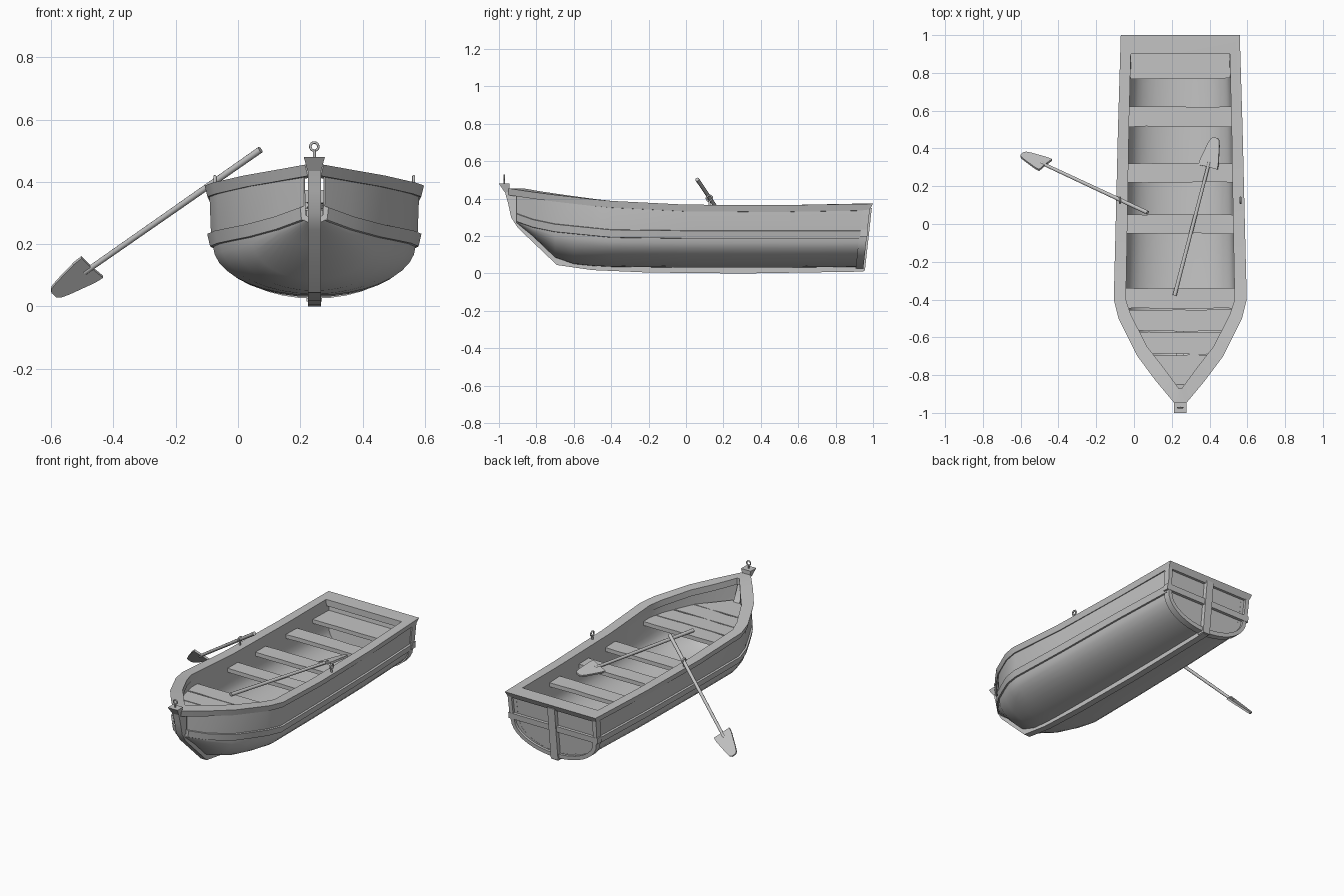
import bpy, bmesh, math, random
from mathutils import Vector, Matrix

random.seed(4)
CX = 0.245  # centre line of the boat
if "Cube" in bpy.data.objects:
    bpy.data.objects.remove(bpy.data.objects["Cube"])

mat = bpy.data.materials.new("weathered_grey")
mat.use_nodes = True
GREY = (0.55, 0.55, 0.55, 1)
mat.diffuse_color = GREY
mat.node_tree.nodes["Principled BSDF"].inputs["Base Color"].default_value = GREY


def finish(name, bm, offset=CX, smooth=25):
    bmesh.ops.recalc_face_normals(bm, faces=bm.faces)
    mesh = bpy.data.meshes.new(name)
    bm.to_mesh(mesh)
    bm.free()
    mesh.materials.append(mat)
    ob = bpy.data.objects.new(name, mesh)
    bpy.context.collection.objects.link(ob)
    ob.location.x = offset
    bpy.ops.object.select_all(action='DESELECT')
    ob.select_set(True)
    bpy.context.view_layer.objects.active = ob
    bpy.ops.object.shade_smooth_by_angle(angle=math.radians(smooth))
    return ob


def loft(name, rings, cyclic=False, **kw):
    """Skin closed cross-sections; cyclic joins the last to the first."""
    bm = bmesh.new()
    vs = [[bm.verts.new(p) for p in r] for r in rings]
    n = len(rings[0])
    pairs = list(zip(vs, vs[1:])) + ([(vs[-1], vs[0])] if cyclic else [])
    for a, b in pairs:
        for i in range(n):
            j = (i + 1) % n
            bm.faces.new((a[i], a[j], b[j], b[i]))
    if not cyclic:
        bm.faces.new(vs[0])
        bm.faces.new(vs[-1])
    return finish(name, bm, **kw)


def mirrored(half):
    """Rings from +x to the middle, followed by their mirror images."""
    return half + [[(-x, y, z) for x, y, z in r] for r in reversed(half)]


def slab(name, corners, z, thick, **kw):
    return loft(name, [[(x, y, z) for x, y in corners],
                       [(x, y, z - thick) for x, y in corners]], **kw)


# Hull stations: y, half width, rail height, strake height, bottom height
STATIONS = [(0.94, .30, .355, .19, .035), (0.5, .318, .35, .19, .03),
            (0, .328, .35, .19, .03), (-.4, .337, .37, .195, .035),
            (-.5, .312, .38, .205, .04), (-.6, .264, .39, .215, .05),
            (-.7, .212, .40, .225, .085), (-.82, .118, .42, .25, .2),
            (-.905, .034, .435, .28, .268)]
ARC = 9


def slant(y, z):
    return y + 0.11 * (z - 0.1) if y > 0.9 else y


def half_section(w, zr, zs, zk, y):
    pts = [(w, zr), (w * .985, zs + .04)]
    for i in range(ARC):
        t = i / ARC * math.pi / 2
        pts.append((w * .965 * math.cos(t), zs - (zs - zk) * math.sin(t)))
    return [(x, slant(y, z), z) for x, z in pts] + [(0, slant(y, zk), zk)]


def section(y, w, zr, zs, zk):
    h = half_section(w, zr, zs, zk, y)
    return h + [(-x, yy, z) for x, yy, z in reversed(h[:-1])]


rings = []
for y, w, zr, zs, zk in STATIONS:
    outer = section(y, w, zr, zs, zk)
    inner = section(y, w * .865, zr, zs + .015, zk + .02)
    rings.append(outer + inner[::-1])
loft("hull", rings, smooth=30)

# Rubbing strake around each side, below the rail
for side, label in ((1, "left"), (-1, "right")):
    band = []
    for y, w, zr, zs, zk in STATIONS:
        ring = [(w * .95, zs - .004), (w * .97 + .008, zs - .002),
                (w * .985 + .012, zs + .038), (w * .95, zs + .042)]
        band.append([(side * x, slant(y, z), z) for x, z in ring])
    loft(label + "_strake", band)

# Flat gunwale rail: outer x, outer y, inner x, inner y, top height
RAIL = [(.315, 1, .262, .9, .373), (.33, .5, .272, .5, .365),
        (.342, 0, .28, 0, .368), (.352, -.4, .288, -.4, .388),
        (.327, -.5, .262, -.48, .397), (.227, -.7, .175, -.65, .42),
        (.13, -.83, .085, -.765, .437), (.03, -.95, .008, -.87, .455)]
rail = [[(a, b, z), (a - .009, b - (.02 if b > .9 else 0), z - .036),
         (c, d, z - .04), (c, d, z)] for a, b, c, d, z in RAIL]
loft("gunwale_rail", mirrored(rail), cyclic=True)

# Keel and stem: outer y, outer z, inner y, inner z
KEEL = [(-.972, .45, -.91, .45), (-.95, .37, -.88, .37), (-.935, .3, -.85, .31),
        (-.9, .245, -.82, .27), (-.69, .045, -.64, .1), (-.5, .018, -.5, .06),
        (-.2, .005, -.2, .05), (.3, 0, .3, .05), (.95, .01, .94, .05)]
loft("keel_and_stem", [[(-.021, a, b), (.021, a, b), (.021, c, d), (-.021, c, d)]
                       for a, b, c, d in KEEL])
loft("stem_cap", [[(-w, f, z), (w, f, z), (w, -.945, z), (-w, -.945, z)]
                  for w, f, z in ((.022, -.97, .435), (.034, -1, .48))])

# Transom: panel, raised border, post and cross beam
Y, W, ZR, ZS, ZK = STATIONS[0]
back = section(Y, W * .98, ZR, ZS, ZK + .005)
loft("transom_panel", [[(x, y + d, z) for x, y, z in back] for d in (-.04, -.001)])
border = []
for (x, y, z), (u, v, t) in zip(section(Y, W + .008, ZR, ZS, ZK - .01),
                                section(Y, W - .018, ZR, ZS, ZK + .016)):
    border.append([(x, y - .025, z), (x, y + .016, z), (u, v + .016, t), (u, v - .025, t)])
loft("transom_border", border)
loft("transom_post", [[(x, slant(Y, z) + d, z) for x, d in
                       ((-.025, -.02), (.025, -.02), (.025, .026), (-.025, .026))]
                      for z in (.015, .35)])
loft("transom_beam", [[(x, slant(Y, z) + d, z) for z, d in
                       ((.198, -.02), (.198, .018), (.235, .018), (.235, -.02))]
                      for x in (-.31, .31)])


# Benches, with slightly uneven hand-cut edges
def plank(name, y0, y1, w0, w1, z):
    n = 6
    e0 = [(w0 * (2 * i / n - 1), y0 + random.uniform(-.003, .003)) for i in range(n + 1)]
    e1 = [(w1 * (2 * i / n - 1), y1 + random.uniform(-.003, .003)) for i in range(n + 1)]
    slab(name, e0 + e1[::-1], z, .025)


for name, y0, y1, w in (("stern_bench", .77, .93, .265), ("rear_bench", .515, .62, .276),
                        ("middle_bench", .22, .32, .283), ("front_bench", -.05, .05, .286)):
    plank(name, y0, y1, w, w, .297)

# Bow deck planks, following the taper of the hull
EDGES = [(-.336, .292), (-.45, .29), (-.57, .25), (-.69, .185), (-.885, .025)]
for i, ((ya, wa), (yb, wb)) in enumerate(zip(EDGES, EDGES[1:])):
    plank(f"bow_deck_plank_{i + 1}", ya - .003, yb + .003, wa, wb, .31)


# Metal rings: mooring eye and oarlocks
def ring(name, centre, major, minor, axis):
    c = Vector(centre)
    rot = Matrix.Rotation(math.pi / 2, 3, axis)
    rings = []
    for i in range(16):
        a = i * math.tau / 16
        rings.append([c + rot @ Vector(((major + minor * math.cos(b)) * math.cos(a),
                                        (major + minor * math.cos(b)) * math.sin(a),
                                        minor * math.sin(b)))
                      for b in (k * math.tau / 8 for k in range(8))])
    loft(name, rings, cyclic=True, smooth=60)


def rod(bm, a, b, r, r2=None, sides=10):
    a, b = Vector(a), Vector(b)
    m = Matrix.Translation((a + b) / 2) @ (b - a).to_track_quat('Z', 'Y').to_matrix().to_4x4()
    bmesh.ops.create_cone(bm, cap_ends=True, segments=sides, radius1=r,
                          radius2=r2 or r, depth=(b - a).length, matrix=m)


def post(name, a, b, r):
    bm = bmesh.new()
    rod(bm, a, b, r)
    finish(name, bm, smooth=40)


ring("mooring_eye", (0, -.972, .513), .013, .004, 'X')
post("mooring_eye_shank", (0, -.972, .475), (0, -.972, .502), .005)
for side, label in ((1, "left"), (-1, "right")):
    ring(label + "_oarlock", (side * .319, .125, .402), .015, .005, 'Y')
    post(label + "_oarlock_pin", (side * .319, .125, .36), (side * .319, .125, .39), .006)


# Oars: round shaft and a spade-shaped blade
def oar(name, handle, tip, across):
    h, t = Vector(handle), Vector(tip)
    d = (t - h).normalized()
    w = Vector(across)
    w = (w - d * w.dot(d)).normalized()
    n = d.cross(w)
    neck = t - d * .16
    bm = bmesh.new()
    rod(bm, h, neck + d * .03, .011, .009)
    finish(name + "_shaft", bm, offset=0, smooth=40)
    half = [(0, .012), (-.002, .054), (.03, .052), (.12, .033), (.15, .024), (.16, .012)]
    outline = half + [(s, -k) for s, k in reversed(half)]
    loft(name + "_blade", [[neck + d * s + w * k + n * o for s, k in outline]
                           for o in (-.006, .006)], offset=0)


oar("right_oar", (.072, .06, .503), (-.592, .37, .04), (.05, .055, -.065))
oar("left_oar", (.215, -.378, .325), (.432, .457, .309), (1, -.1, .3))
